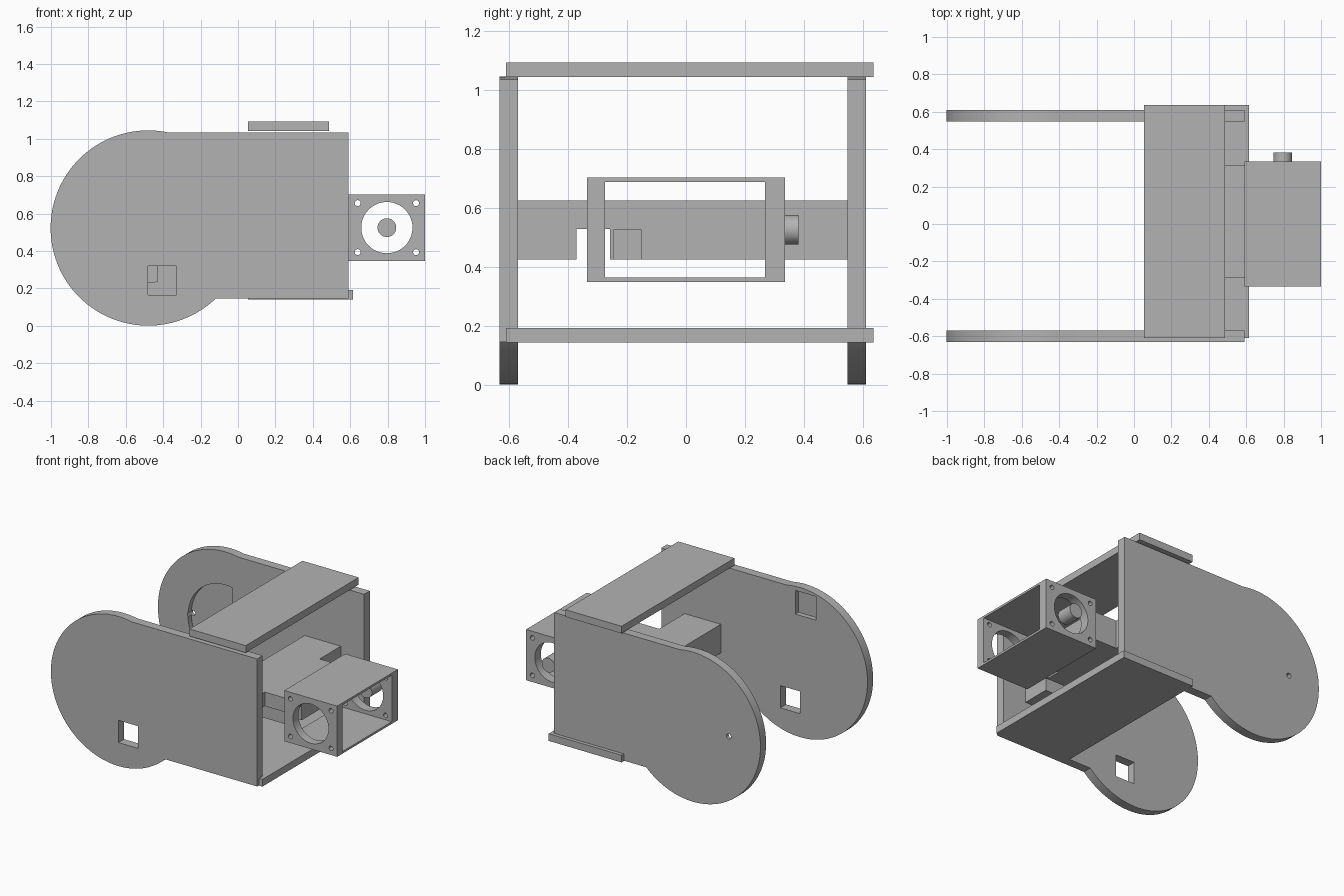
import bpy, bmesh
from math import cos, sin, pi, acos, asin

old = bpy.data.objects.get("Cube")
if old:
    bpy.data.objects.remove(old, do_unlink=True)

grey = bpy.data.materials.new("plain grey")
grey.use_nodes = True
COLOUR = (0.45, 0.45, 0.45, 1)
grey.diffuse_color = COLOUR
grey.node_tree.nodes["Principled BSDF"].inputs["Base Color"].default_value = COLOUR


def prism(name, outline, y0, y1):
    """Extrude an x-z outline along y."""
    bm = bmesh.new()
    face = bm.faces.new([bm.verts.new((x, y0, z)) for x, z in outline])
    grown = bmesh.ops.extrude_face_region(bm, geom=[face])["geom"]
    verts = [g for g in grown if isinstance(g, bmesh.types.BMVert)]
    bmesh.ops.translate(bm, verts=verts, vec=(0, y1 - y0, 0))
    bmesh.ops.recalc_face_normals(bm, faces=bm.faces)
    mesh = bpy.data.meshes.new(name)
    bm.to_mesh(mesh)
    bm.free()
    mesh.materials.append(grey)
    obj = bpy.data.objects.new(name, mesh)
    bpy.context.collection.objects.link(obj)
    return obj


def arc(cx, cz, r, start, end, steps):
    angles = [start + (end - start) * i / steps for i in range(steps + 1)]
    return [(cx + r * cos(a), cz + r * sin(a)) for a in angles]


def circle(cx, cz, r, steps=48):
    return arc(cx, cz, r, 0, 2 * pi, steps)[:-1]


def box(name, x, y, z):
    return prism(name, [(x[0], z[0]), (x[1], z[0]), (x[1], z[1]), (x[0], z[1])], *y)


def cut(obj, *cutters):
    """Subtract the cutters, then remove them."""
    for cutter in cutters:
        cutter.hide_render = True
        mod = obj.modifiers.new("cut", 'BOOLEAN')
        mod.operation, mod.solver, mod.object = 'DIFFERENCE', 'EXACT', cutter
    bpy.context.view_layer.update()
    graph = bpy.context.evaluated_depsgraph_get()
    mesh = bpy.data.meshes.new_from_object(obj.evaluated_get(graph))
    obj.modifiers.clear()
    obj.data = mesh
    for cutter in cutters:
        bpy.data.objects.remove(cutter, do_unlink=True)


# Side walls: a large disc merging into a rectangular plate
CX, CZ, R = -0.48, 0.523, 0.522
BOTTOM, TOP, END = 0.145, 1.035, 0.59
wall_shape = arc(CX, CZ, R, asin((TOP - CZ) / R), 2 * pi + asin((BOTTOM - CZ) / R), 80)
wall_shape += [(END, BOTTOM), (END, TOP)]
front_wall = prism("front_wall", wall_shape, -0.632, -0.57)
rear_wall = prism("rear_wall", wall_shape, 0.548, 0.61)

# Front wall: square window and blind square pocket on the inside
cut(front_wall,
    box("window_cutter", (-0.48, -0.33), (-0.7, -0.5), (0.165, 0.32)),
    box("pocket_cutter", (-0.605, -0.445), (-0.605, -0.5), (0.85, 1.015)))

# Rear wall: flat-sided round pocket on the inside and a small through hole
flat = acos(0.05 / 0.29)
cut(rear_wall,
    prism("round_pocket_cutter", arc(CX, CZ, 0.29, flat, 2 * pi - flat, 48), 0.5, 0.585),
    prism("pin_hole_cutter", circle(-0.757, 0.53, 0.018, 20), 0.5, 0.7))

# Cross plates
box("top_plate", (0.053, 0.487), (-0.61, 0.635), (1.042, 1.092))
box("bottom_plate", (0.053, 0.615), (-0.61, 0.635), (0.142, 0.192))

# Cross beam with a forward tongue that carries the housing
beam = box("cross_beam", (0.13, 0.41), (-0.57, 0.548), (0.425, 0.625))
cut(beam, box("beam_notch_cutter", (0, 0.7), (-0.372, -0.257), (0.3, 0.527)))
tongue = box("beam_tongue", (0.41, 0.597), (-0.29, 0.315), (0.425, 0.625))
cut(tongue,
    box("tongue_notch_cutter", (0.3, 0.7), (-0.372, -0.257), (0.3, 0.527)),
    box("tongue_pocket_cutter", (0.495, 0.7), (-0.245, -0.15), (0.3, 0.525)))

# Housing: open-ended box with bored side plates
HX, HZ = 0.796, 0.525
for side, y in (("front", (-0.335, -0.275)), ("rear", (0.268, 0.335))):
    plate = box("housing_" + side + "_plate", (0.592, 1.0), y, (0.348, 0.702))
    bores = [prism("bore_cutter", circle(HX, HZ, 0.137), -0.5, 0.5)]
    for sx in (-1, 1):
        for sz in (-1, 1):
            bores.append(prism("screw_cutter",
                               circle(HX + sx * 0.156, HZ + sz * 0.131, 0.016, 20), -0.5, 0.5))
    cut(plate, *bores)
for name, z in (("housing_floor", (0.348, 0.363)), ("housing_roof", (0.687, 0.702))):
    box(name, (0.592, 1.0), (-0.275, 0.268), z)

# Shaft centred in the rear bore
prism("shaft", circle(HX, HZ, 0.05), 0.268, 0.382)

# Smooth the round surfaces, keep hard edges
bpy.ops.object.select_all(action='DESELECT')
for name in ("front_wall", "rear_wall", "housing_front_plate", "housing_rear_plate", "shaft"):
    obj = bpy.data.objects[name]
    obj.select_set(True)
    bpy.context.view_layer.objects.active = obj
bpy.ops.object.shade_smooth_by_angle(angle=pi / 6)
